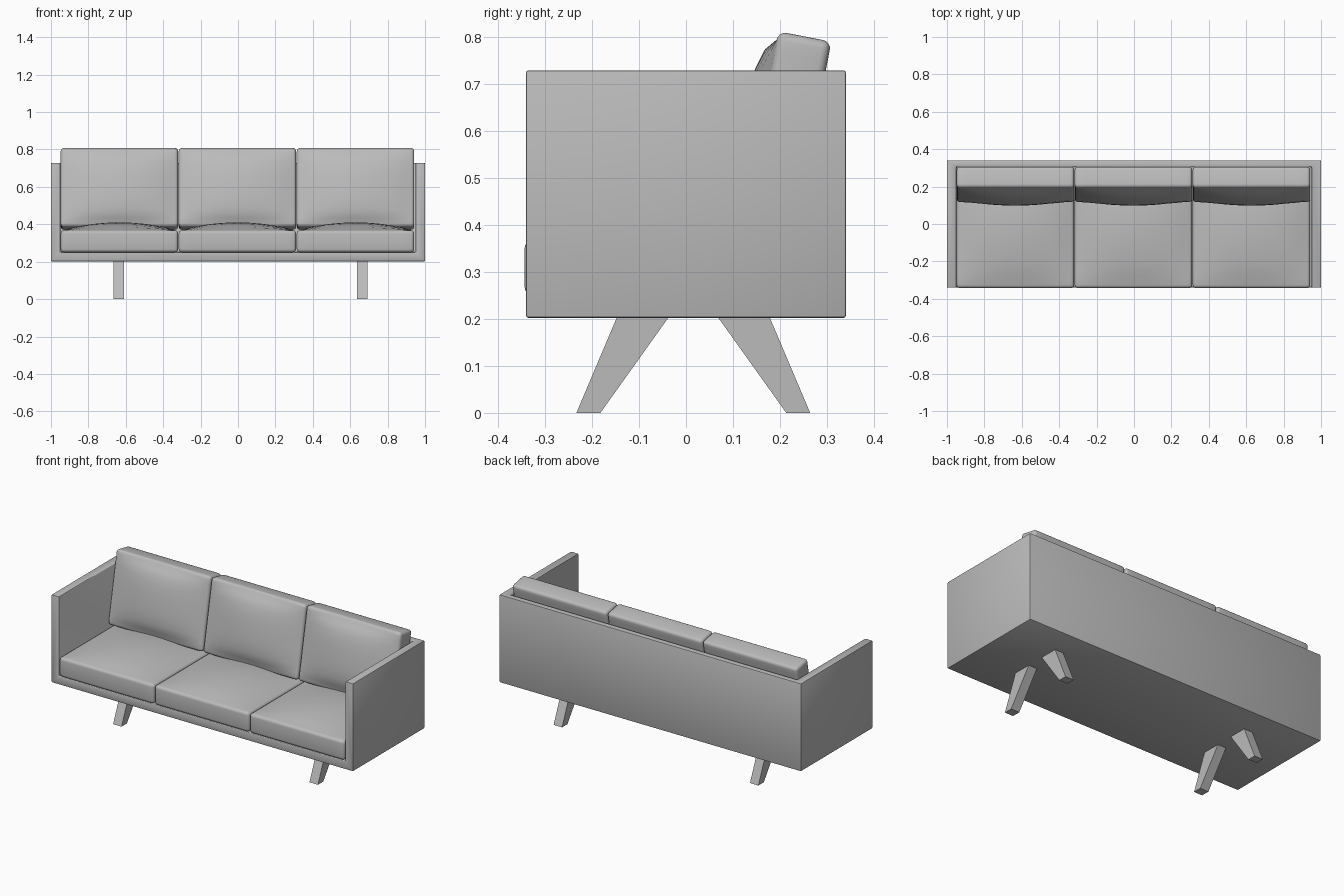
import bpy, bmesh, math
from mathutils import Matrix, Vector

cube = bpy.data.objects.get("Cube")
if cube:
    bpy.data.objects.remove(cube, do_unlink=True)


def make_material(name, rgb):
    mat = bpy.data.materials.new(name)
    mat.use_nodes = True
    mat.diffuse_color = (*rgb, 1)
    mat.node_tree.nodes["Principled BSDF"].inputs["Base Color"].default_value = (*rgb, 1)
    return mat


grey = make_material("plain grey", (0.5, 0.5, 0.5))


def finish(name, bm, smooth=True):
    bmesh.ops.recalc_face_normals(bm, faces=bm.faces)
    mesh = bpy.data.meshes.new(name)
    bm.to_mesh(mesh)
    bm.free()
    obj = bpy.data.objects.new(name, mesh)
    bpy.context.collection.objects.link(obj)
    mesh.materials.append(grey)
    if smooth:
        select(obj)
        bpy.ops.object.shade_smooth_by_angle(angle=math.radians(40))
    return obj


def select(obj):
    bpy.ops.object.select_all(action="DESELECT")
    obj.select_set(True)
    bpy.context.view_layer.objects.active = obj


def box(lo, hi):
    lo, hi = Vector(lo), Vector(hi)
    bm = bmesh.new()
    bmesh.ops.create_cube(bm, size=1, matrix=Matrix.Translation((lo + hi) / 2)
                          @ Matrix.Diagonal((*(hi - lo), 1)))
    return bm


def round_edges(bm, width, segments):
    sharp = [e for e in bm.edges if e.calc_face_angle(0) > math.radians(45)]
    bmesh.ops.bevel(bm, geom=sharp, offset=width, offset_type="OFFSET",
                    segments=segments, profile=0.5, affect="EDGES", clamp_overlap=True)


def cushion(name, size, crown, power, radius, matrix):
    """Padded slab lying on z = 0 whose upper face swells towards its middle."""
    w, d, h = size
    bm = box((-w / 2, -d / 2, 0), (w / 2, d / 2, h))
    cuts = 10
    for axis, length in ((Vector((1, 0, 0)), w), (Vector((0, 1, 0)), d)):
        for i in range(1, cuts):
            bmesh.ops.bisect_plane(bm, geom=bm.verts[:] + bm.edges[:] + bm.faces[:],
                                   plane_co=axis * length * (i / cuts - 0.5), plane_no=axis)
    for v in bm.verts:
        if v.co.z > h / 2:
            u, t = abs(2 * v.co.x / w), abs(2 * v.co.y / d)
            v.co.z += crown * (1 - u ** 2) * (1 - t ** power)
    round_edges(bm, radius, 4)
    bm.transform(matrix)
    return finish(name, bm)


# Shell: base, back and arms carved from one block
frame = finish("frame", box((-1, -0.34, 0.202), (1, 0.34, 0.728)), smooth=False)
cutter = finish("frame_cutter", box((-0.95, -0.6, 0.25), (0.95, 0.305, 1)), smooth=False)
cutter.hide_render = True
carve = frame.modifiers.new("carve", "BOOLEAN")
carve.operation, carve.object, carve.solver = "DIFFERENCE", cutter, "EXACT"
select(frame)
bpy.ops.object.modifier_apply(modifier="carve")
bpy.data.objects.remove(cutter, do_unlink=True)
bm = bmesh.new()
bm.from_mesh(frame.data)
round_edges(bm, 0.005, 2)
bm.to_mesh(frame.data)
bm.free()
select(frame)
bpy.ops.object.shade_smooth_by_angle(angle=math.radians(40))

# Seat and back cushions
lean = math.radians(11)
for i, side in enumerate(("right", "middle", "left")):
    x = -0.634 + 0.631 * i
    cushion(f"{side}_seat_cushion", (0.628, 0.642, 0.118), 0.042, 2, 0.018,
            Matrix.Translation((x, -0.022, 0.25)))
    # Slab stood upright, crowned face forward, tilted back
    cushion(f"{side}_back_cushion", (0.628, 0.43, 0.115), 0.042, 3, 0.018,
            Matrix.Translation((x, 0.268, 0.578)) @ Matrix.Rotation(math.pi / 2 - lean, 4, "X"))

# Splayed tapered legs, as (y, z) outlines extruded across x
outlines = {
    "front": ((-0.147, 0.203), (-0.037, 0.203), (-0.182, 0), (-0.233, 0)),
    "back": ((0.068, 0.203), (0.178, 0.203), (0.264, 0), (0.213, 0)),
}
for side, x in (("right", -0.665), ("left", 0.637)):
    for end, outline in outlines.items():
        bm = bmesh.new()
        face = bm.faces.new([bm.verts.new((x, y, z)) for y, z in outline])
        ext = bmesh.ops.extrude_face_region(bm, geom=[face])
        bmesh.ops.translate(bm, vec=(0.056, 0, 0),
                            verts=[g for g in ext["geom"] if isinstance(g, bmesh.types.BMVert)])
        finish(f"{end}_{side}_leg", bm, smooth=False)
